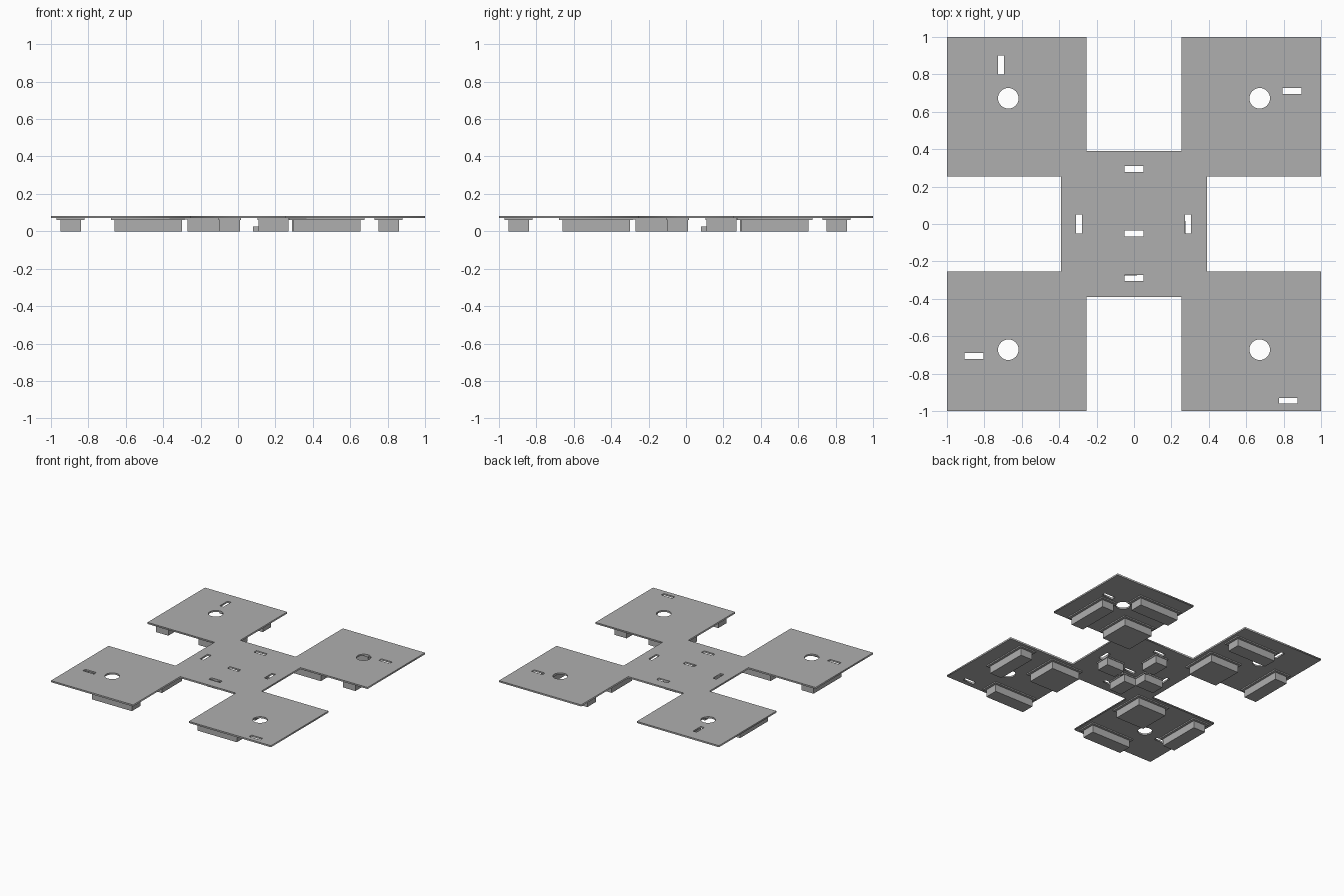
import bpy
import math

cube = bpy.data.objects.get("Cube")
if cube:
    bpy.data.objects.remove(cube, do_unlink=True)

grey = bpy.data.materials.new("plain grey")
grey.use_nodes = True
grey.diffuse_color = (0.43, 0.43, 0.43, 1)
grey.node_tree.nodes["Principled BSDF"].inputs["Base Color"].default_value = grey.diffuse_color

PLATE_BOTTOM, PLATE_TOP, FLANGE_BOTTOM = 0.07, 0.083, 0.06


def box(name, x0, x1, y0, y1, z0, z1):
    bpy.ops.mesh.primitive_cube_add(size=1)
    ob = bpy.context.object
    ob.name = name
    ob.location = ((x0 + x1) / 2, (y0 + y1) / 2, (z0 + z1) / 2)
    ob.scale = (x1 - x0, y1 - y0, z1 - z0)
    bpy.ops.object.transform_apply(location=True, scale=True)
    ob.data.materials.append(grey)
    return ob


def block(name, x0, x1, y0, y1, rim=0.02):
    """Hanging block with a thin wider flange against the plate."""
    box(name, x0, x1, y0, y1, 0, FLANGE_BOTTOM)
    box(name + "_flange", x0 - rim, x1 + rim, y0 - rim, y1 + rim,
        FLANGE_BOTTOM, PLATE_BOTTOM)


# Plate: outline with slots and round holes, extruded
curve = bpy.data.curves.new("plate", "CURVE")
curve.dimensions = "2D"
curve.fill_mode = "BOTH"
curve.extrude = (PLATE_TOP - PLATE_BOTTOM) / 2


def loop(points):
    spline = curve.splines.new("POLY")
    spline.points.add(len(points) - 1)
    for p, (x, y) in zip(spline.points, points):
        p.co = (x, y, 0, 1)
    spline.use_cyclic_u = True


def slot(x, y, along_x=True):
    w, h = (0.05, 0.016) if along_x else (0.016, 0.05)
    loop([(x - w, y - h), (x + w, y - h), (x + w, y + h), (x - w, y + h)])


quarter = [(0.39, 0.253), (1, 0.253), (1, 1), (0.253, 1), (0.253, 0.39)]
outline = []
for turn in range(4):
    for x, y in quarter:
        for _ in range(turn):
            x, y = -y, x
        outline.append((x, y))
loop(outline)

for sx in (-1, 1):
    for sy in (-1, 1):
        loop([(sx * 0.672 + 0.055 * math.cos(a * math.pi / 16),
               sy * 0.672 + 0.055 * math.sin(a * math.pi / 16)) for a in range(32)])

for x, y in ((0, 0.295), (0, -0.05), (0, -0.29), (0.845, 0.71), (-0.855, -0.705), (0.825, -0.945)):
    slot(x, y)
for x, y in ((-0.295, 0), (0.29, 0), (-0.71, 0.85)):
    slot(x, y, False)

plate = bpy.data.objects.new("plate", curve)
plate.location.z = (PLATE_TOP + PLATE_BOTTOM) / 2
bpy.context.collection.objects.link(plate)
curve.materials.append(grey)
bpy.ops.object.select_all(action="DESELECT")
plate.select_set(True)
bpy.context.view_layer.objects.active = plate
bpy.ops.object.convert(target="MESH")

# Blocks under each corner: one square, two long
LONG = {-1: (-0.66, -0.30), 1: (0.295, 0.655)}
THIN = {-1: (-0.95, -0.84), 1: (0.75, 0.86)}
SQUARE = {-1: (-0.56, -0.30), 1: (0.29, 0.55)}
for sx, side in ((-1, "right"), (1, "left")):
    for sy, end in ((-1, "front"), (1, "back")):
        tag = f"{end}_{side}"
        block(tag + "_square_block", *SQUARE[sx], *SQUARE[sy])
        block(tag + "_side_block", *THIN[sx], *LONG[sy])
        block(tag + "_end_block", *LONG[sx], *THIN[sy])

# Small blocks round the middle
NEAR, MID, FAR = (-0.27, -0.10), (-0.10, 0.01), (0.11, 0.27)
block("middle_right_block", *NEAR, *MID, rim=0.005)
block("middle_left_block", *FAR, *MID, rim=0.005)
block("middle_front_block", *MID, *NEAR, rim=0.005)
block("middle_back_block", *MID, *FAR, rim=0.005)

# Low prongs on the inner ends
box("left_prong", 0.08, 0.11, -0.06, -0.03, 0, 0.025)
box("back_prong", -0.06, -0.03, 0.08, 0.11, 0, 0.025)
